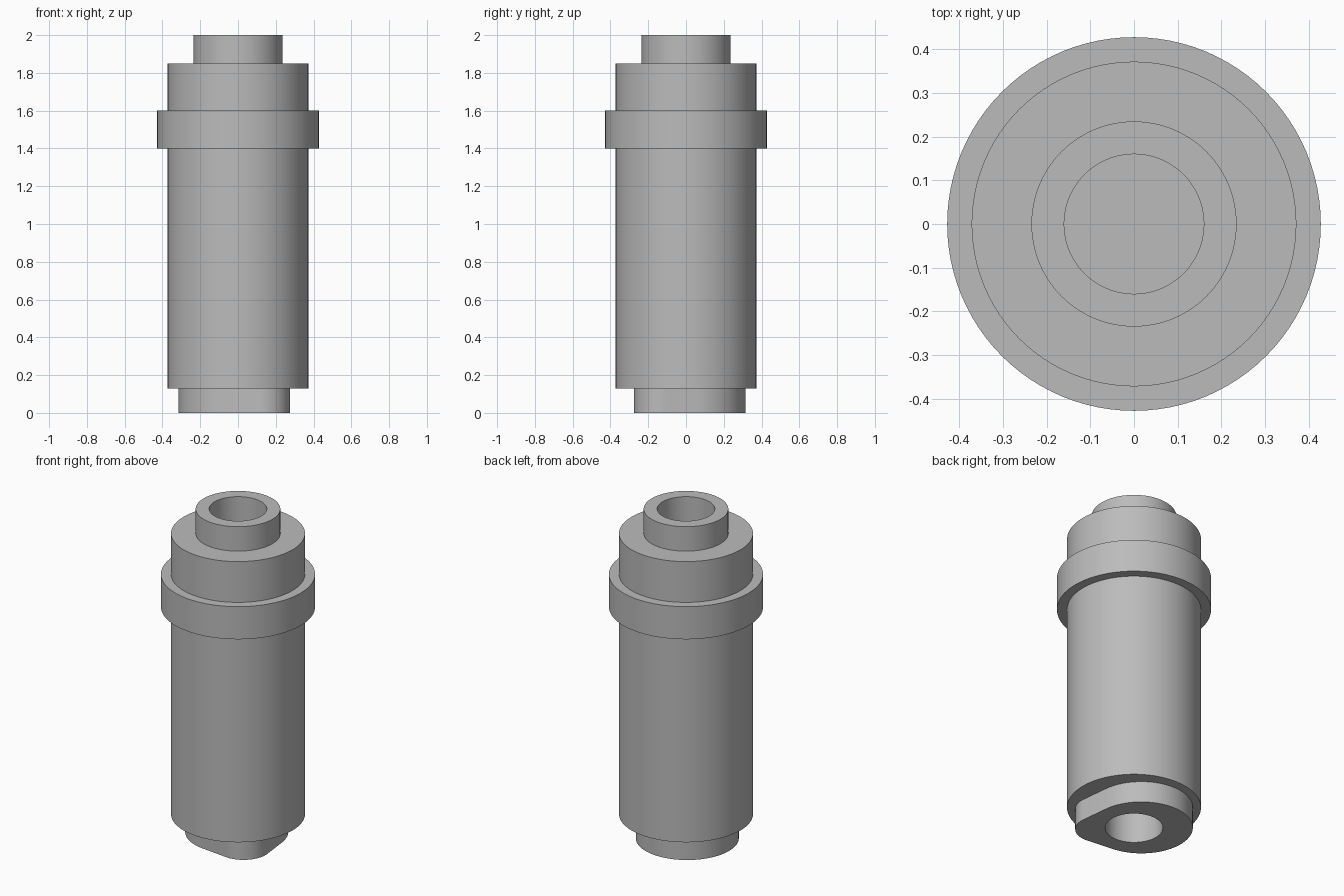
import bpy
import bmesh
from math import cos, sin, pi, radians, acos

SEGS = 96

if "Cube" in bpy.data.objects:
    bpy.data.objects.remove(bpy.data.objects["Cube"], do_unlink=True)

grey = bpy.data.materials.new("plain_grey")
grey.use_nodes = True
colour = (0.5, 0.5, 0.5, 1)
grey.diffuse_color = colour
grey.node_tree.nodes["Principled BSDF"].inputs["Base Color"].default_value = colour


def circle(radius, z):
    return [(radius * cos(2 * pi * i / SEGS), radius * sin(2 * pi * i / SEGS), z)
            for i in range(SEGS)]


def skin(name, loops, closed=False):
    """Join matching loops of points into a smooth, sharp-edged solid."""
    bm = bmesh.new()
    rings = [[bm.verts.new(p) for p in loop] for loop in loops]
    pairs = list(zip(rings, rings[1:]))
    if closed:
        pairs.append((rings[-1], rings[0]))
    else:
        bm.faces.new(rings[0])
        bm.faces.new(rings[-1])
    for a, b in pairs:
        for i in range(SEGS):
            j = (i + 1) % SEGS
            bm.faces.new((a[i], a[j], b[j], b[i]))
    bmesh.ops.recalc_face_normals(bm, faces=bm.faces)
    mesh = bpy.data.meshes.new(name)
    bm.to_mesh(mesh)
    bm.free()
    mesh.materials.append(grey)
    obj = bpy.data.objects.new(name, mesh)
    bpy.context.collection.objects.link(obj)
    bpy.ops.object.select_all(action="DESELECT")
    obj.select_set(True)
    bpy.context.view_layer.objects.active = obj
    bpy.ops.object.shade_smooth_by_angle(angle=radians(30))
    return obj


def cam_outline(z):
    """Large back lobe and small front lobe joined by tangent flats."""
    big, big_off, small, small_off = 0.286, 0.041, 0.15, 0.177
    split = acos((big - small) / (big_off + small_off))
    nose = radians(-45)
    points = []
    for i in range(SEGS):
        a = 2 * pi * i / SEGS
        turn = abs((a - nose + pi) % (2 * pi) - pi)
        radius, off = (small, small_off) if turn < split else (big, -big_off)
        points.append((off * cos(nose) + radius * cos(a),
                       off * sin(nose) + radius * sin(a), z))
    return points


# Turned body with stepped neck and a blind bore at each end
bore = 0.16
body_profile = [(bore, 0.35), (bore, 0.13), (0.372, 0.13), (0.372, 1.85),
                (0.235, 1.85), (0.235, 2.0), (bore, 2.0), (bore, 1.65)]
skin("body", [circle(r, z) for r, z in body_profile])

# Raised collar around the upper body
collar_profile = [(0.37, 1.4), (0.428, 1.4), (0.428, 1.6), (0.37, 1.6)]
skin("collar", [circle(r, z) for r, z in collar_profile], closed=True)

# Cam-shaped foot with the bore passing through it
skin("foot", [circle(bore, 0), cam_outline(0), cam_outline(0.13), circle(bore, 0.13)],
     closed=True)
